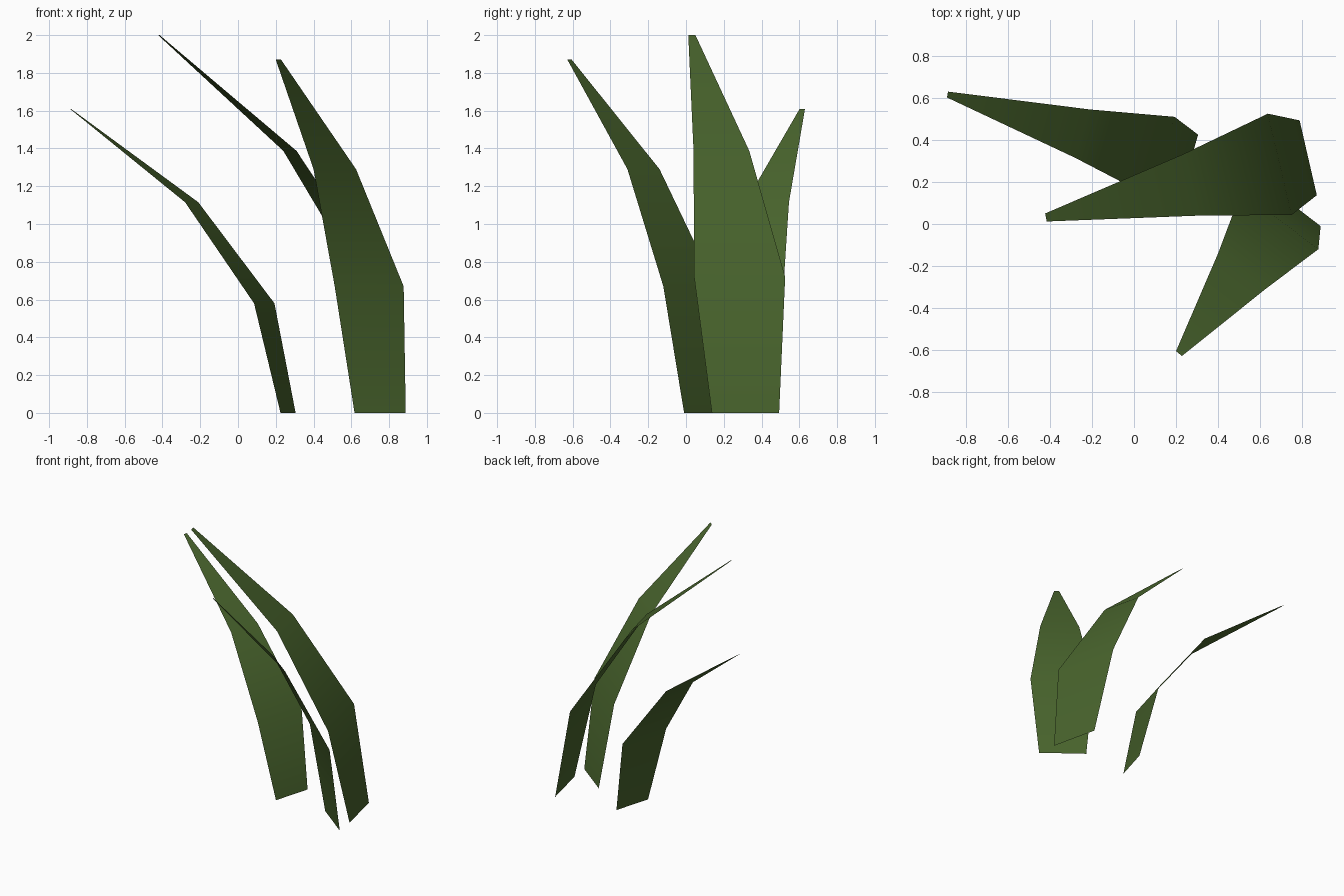
import bpy
import bmesh

if "Cube" in bpy.data.objects:
    bpy.data.objects.remove(bpy.data.objects["Cube"])

green = bpy.data.materials.new("leaf_green")
green.diffuse_color = (0.066, 0.128, 0.026, 1)
green.use_nodes = True
green.node_tree.nodes["Principled BSDF"].inputs["Base Color"].default_value = green.diffuse_color


def blade(name, heights, edge_a, edge_b):
    """Thin curved leaf: a strip of quads between two tapering edges."""
    bm = bmesh.new()
    rows = [(bm.verts.new((*a, z)), bm.verts.new((*b, z)))
            for z, a, b in zip(heights, edge_a, edge_b)]
    for (a0, b0), (a1, b1) in zip(rows, rows[1:]):
        bm.faces.new((a0, b0, b1, a1)).smooth = True
    mesh = bpy.data.meshes.new(name)
    bm.to_mesh(mesh)
    bm.free()
    mesh.materials.append(green)
    obj = bpy.data.objects.new(name, mesh)
    bpy.context.collection.objects.link(obj)


# Front blade, leaning forward
blade("front_blade", (0, 0.67, 1.29, 1.87),
      ((0.888, -0.01), (0.877, -0.12), (0.625, -0.31), (0.228, -0.628)),
      ((0.617, 0.198), (0.512, 0.157), (0.40, -0.14), (0.20, -0.605)))

# Short blade, leaning left
blade("left_blade", (0, 0.58, 1.115, 1.61),
      ((0.225, 0.148), (0.085, 0.125), (-0.28, 0.315), (-0.89, 0.602)),
      ((0.305, 0.425), (0.193, 0.51), (-0.21, 0.545), (-0.885, 0.63)))

# Tall blade behind, leaning left
blade("tall_blade", (0, 0.72, 1.387, 2.0),
      ((0.87, 0.137), (0.75, 0.043), (0.31, 0.04), (-0.415, 0.012)),
      ((0.788, 0.493), (0.637, 0.525), (0.24, 0.335), (-0.423, 0.05)))
